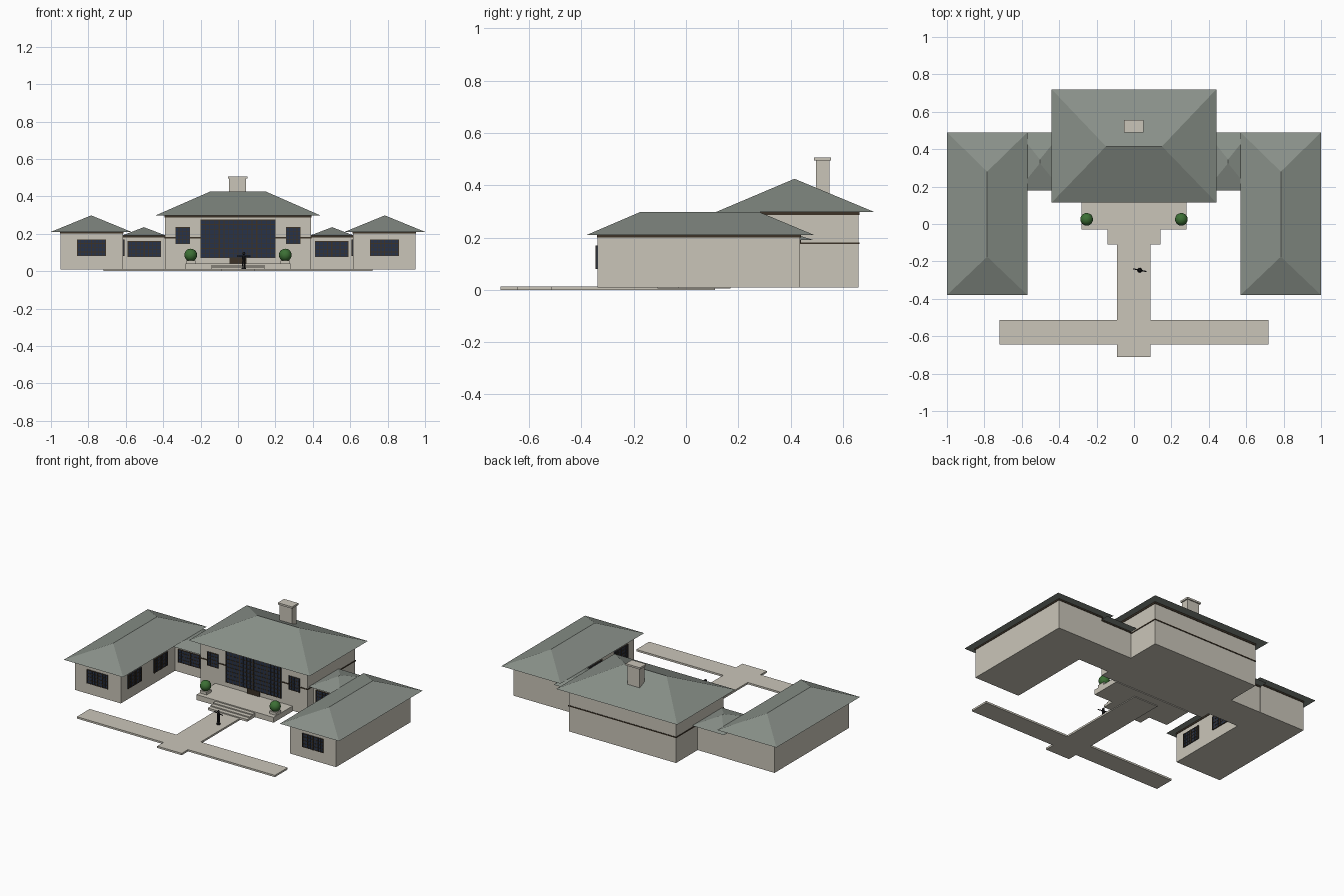
import bpy, bmesh, math
from mathutils import Matrix, Vector

cube = bpy.data.objects.get("Cube")
if cube:
    bpy.data.objects.remove(cube, do_unlink=True)


def material(name, rgb):
    m = bpy.data.materials.new(name)
    m.use_nodes = True
    m.diffuse_color = (*rgb, 1)
    m.node_tree.nodes["Principled BSDF"].inputs["Base Color"].default_value = (*rgb, 1)
    return m


STONE = material("pale stone", (0.59, 0.56, 0.485))
ROOF = material("grey green roof", (0.25, 0.28, 0.25))
WOOD = material("dark wood", (0.045, 0.032, 0.02))
GLASS = material("blue glass", (0.02, 0.032, 0.065))
LEAF = material("leaf green", (0.045, 0.16, 0.035))
BRONZE = material("black bronze", (0.012, 0.012, 0.014))


def finish(bm, name, *mats):
    bmesh.ops.recalc_face_normals(bm, faces=bm.faces)
    mesh = bpy.data.meshes.new(name)
    bm.to_mesh(mesh)
    bm.free()
    for m in mats:
        mesh.materials.append(m)
    ob = bpy.data.objects.new(name, mesh)
    bpy.context.collection.objects.link(ob)
    return ob


def add_box(bm, x, y, z, index=0):
    size = Matrix.Diagonal((x[1] - x[0], y[1] - y[0], z[1] - z[0], 1))
    centre = Vector((sum(x) / 2, sum(y) / 2, sum(z) / 2))
    made = bmesh.ops.create_cube(bm, size=1, matrix=Matrix.Translation(centre) @ size)
    for f in {f for v in made["verts"] for f in v.link_faces}:
        f.material_index = index


def box(name, x, y, z, mat):
    bm = bmesh.new()
    add_box(bm, x, y, z)
    return finish(bm, name, mat)


def hip_roof(name, x, y, eave, top, ridge_x, ridge_y):
    """Closed hip roof; the ridge runs between the ends of ridge_x and ridge_y."""
    bm = bmesh.new()
    for px in x:
        for py in y:
            bm.verts.new((px, py, eave))
    for px, py in zip(ridge_x, ridge_y):
        bm.verts.new((px, py, top))
    bmesh.ops.remove_doubles(bm, verts=bm.verts, dist=0.0001)
    bmesh.ops.convex_hull(bm, input=bm.verts)
    bmesh.ops.dissolve_limit(bm, angle_limit=0.01, verts=bm.verts, edges=bm.edges)
    return finish(bm, name, ROOF)


def pair(lo, hi, side):
    return tuple(sorted((lo * side, hi * side)))


def window(name, span, z, wall, cols, rows, side=0, heavy=1):
    """Glazed grid facing -y at y = wall, or facing the x axis when side is set."""
    bm = bmesh.new()

    def slab(u, zz, depth, index):
        if side:
            add_box(bm, pair(wall - depth, wall + 0.002, side), u, zz, index)
        else:
            add_box(bm, u, (wall - depth, wall + 0.002), zz, index)

    slab(span, z, 0.004, 1)
    for i in range(cols + 1):
        edge = i in (0, cols) or i % heavy == 0 and heavy > 1
        w = 0.0035 if edge else 0.0016
        c = span[0] + (span[1] - span[0]) * i / cols
        slab((max(span[0], c - w), min(span[1], c + w)), z, 0.008 if edge else 0.006, 0)
    for i in range(rows + 1):
        w = 0.0035 if i in (0, rows) else 0.0016
        c = z[0] + (z[1] - z[0]) * i / rows
        slab(span, (max(z[0], c - w), min(z[1], c + w)), 0.0065, 0)
    return finish(bm, name, WOOD, GLASS)


def ring(name, x, y, z, grow=0.003):
    return box(name, (x[0] - grow, x[1] + grow), (y[0] - grow, y[1] + grow), z, WOOD)


# Main hall
hall_x, hall_y = (-0.39, 0.39), (0.165, 0.66)
box("hall_walls", hall_x, hall_y, (0.01, 0.298), STONE)
ring("hall_band", hall_x, hall_y, (0.175, 0.182))
ring("hall_fascia", hall_x, hall_y, (0.286, 0.299))
hip_roof("hall_roof", (-0.44, 0.44), (0.115, 0.72), 0.298, 0.425, (-0.15, 0.15), (0.415, 0.415))
window("hall_window", (-0.2, 0.2), (0.07, 0.275), 0.165, 16, 8, heavy=4)
box("front_door", (-0.045, 0.045), (0.158, 0.17), (0.04, 0.072), WOOD)

# Chimney
box("chimney", (-0.047, 0.043), (0.497, 0.548), (0.3, 0.495), STONE)
box("chimney_cap", (-0.054, 0.05), (0.49, 0.555), (0.494, 0.506), STONE)

# Wings, links and planters on both sides
for side, label in ((1, "left"), (-1, "right")):
    wing_x, wing_y = pair(0.615, 0.95, side), (-0.338, 0.437)
    box(label + "_wing_walls", wing_x, wing_y, (0.01, 0.209), STONE)
    ring(label + "_wing_fascia", wing_x, wing_y, (0.2, 0.211))
    ridge = (0.785 * side, 0.785 * side)
    hip_roof(label + "_wing_roof", pair(0.57, 1.0, side), (-0.38, 0.49),
             0.21, 0.298, ridge, (-0.175, 0.28))
    window(label + "_wing_front_window", pair(0.707, 0.86, side), (0.08, 0.17),
           -0.338, 8, 4, heavy=4)
    for n, y0 in (("near", -0.27), ("far", 0.0)):
        window(f"{label}_wing_{n}_window", (y0, y0 + 0.14), (0.08, 0.17),
               0.615, 8, 4, side, heavy=4)

    link_x, link_y = pair(0.385, 0.62, side), (0.225, 0.436)
    box(label + "_link_walls", link_x, link_y, (0.01, 0.19), STONE)
    box(label + "_link_fascia", link_x, (0.222, 0.439), (0.181, 0.191), WOOD)
    hip_roof(label + "_link_roof", pair(0.385, 0.62, side), (0.18, 0.49),
             0.19, 0.235, (0.503 * side, 0.503 * side), (0.325, 0.345))
    window(label + "_link_window", pair(0.412, 0.59, side), (0.075, 0.16),
           0.225, 8, 4, heavy=4)
    window(label + "_hall_small_window", pair(0.257, 0.335, side), (0.145, 0.235),
           0.165, 4, 4)

    box(label + "_planter", pair(0.228, 0.278, side), (0.0, 0.05), (0.039, 0.058), STONE)
    bm = bmesh.new()
    bmesh.ops.create_uvsphere(bm, u_segments=16, v_segments=10, radius=0.034,
                              matrix=Matrix.Translation((0.253 * side, 0.025, 0.086)))
    for f in bm.faces:
        f.smooth = True
    finish(bm, label + "_bush", LEAF)

# Terrace, steps and paths
box("terrace", (-0.28, 0.28), (-0.03, 0.17), (0.005, 0.04), STONE)
for i in range(3):
    box(f"step_{i + 1}", (-0.143, 0.143), (-0.055 - 0.027 * i, -0.029),
        (0.005, 0.033 - 0.007 * i), STONE)
box("garden_path", (-0.09, 0.088), (-0.71, 0.11), (0.0, 0.012), STONE)
for side, label in ((1, "left"), (-1, "right")):
    box(label + "_cross_path", pair(0.087, 0.72, side), (-0.645, -0.512), (0.0, 0.012), STONE)

# Small standing figure on the path
bm = bmesh.new()
spot = Matrix.Translation((0.031, -0.247, 0))


def limb(r1, r2, length, place):
    bmesh.ops.create_cone(bm, cap_ends=True, segments=10, radius1=r1, radius2=r2,
                          depth=length, matrix=spot @ place)


limb(0.013, 0.011, 0.008, Matrix.Translation((0, 0, 0.016)))
for dx in (-0.005, 0.005):
    limb(0.003, 0.005, 0.034, Matrix.Translation((dx, 0, 0.035)))
limb(0.008, 0.01, 0.032, Matrix.Translation((0, 0, 0.067)))
limb(0.003, 0.003, 0.074, Matrix.Translation((0, 0, 0.082)) @ Matrix.Rotation(-0.2, 4, "Z")
     @ Matrix.Rotation(math.pi / 2, 4, "Y"))
bmesh.ops.create_uvsphere(bm, u_segments=12, v_segments=8, radius=0.008,
                          matrix=spot @ Matrix.Translation((0, 0, 0.095)))
finish(bm, "garden_figure", BRONZE)
